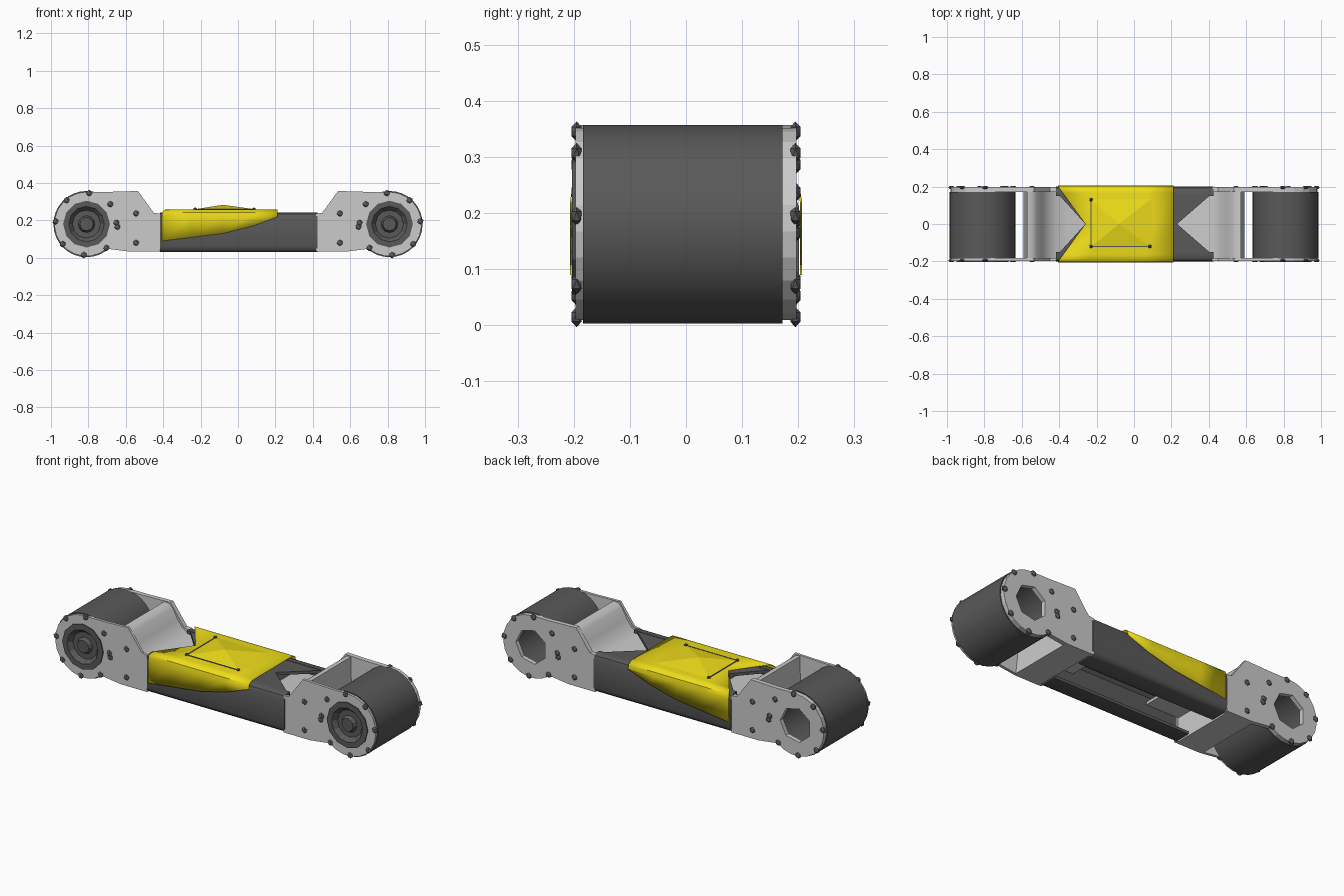
import bpy, bmesh
from math import sin, cos, radians
from mathutils import Vector

if "Cube" in bpy.data.objects:
    bpy.data.objects.remove(bpy.data.objects["Cube"])


def material(name, col):
    m = bpy.data.materials.new(name)
    m.diffuse_color = (*col, 1)
    m.use_nodes = True
    m.node_tree.nodes["Principled BSDF"].inputs["Base Color"].default_value = m.diffuse_color
    return m


DARK = material("dark_grey", (0.1, 0.1, 0.1))
YELLOW = material("yellow", (0.87, 0.73, 0.01))
CX, CZ, R = 0.81, 0.18, 0.177


def finish(bm, name, mat=None, smooth=False):
    bmesh.ops.recalc_face_normals(bm, faces=bm.faces)
    me = bpy.data.meshes.new(name)
    bm.to_mesh(me)
    bm.free()
    ob = bpy.data.objects.new(name, me)
    bpy.context.collection.objects.link(ob)
    if mat:
        me.materials.append(mat)
    if smooth:
        bpy.ops.object.select_all(action='DESELECT')
        ob.select_set(True)
        bpy.context.view_layer.objects.active = ob
        bpy.ops.object.shade_smooth_by_angle(angle=radians(35))
    return ob


def prism(name, loops, axis, lo, hi, mat=None, smooth=False):
    """Fill outline loops (later loops are holes) and extrude along an axis."""
    place = {'x': lambda a, b, d: (d, a, b),
             'y': lambda a, b, d: (a, d, b),
             'z': lambda a, b, d: (a, b, d)}[axis]
    bm = bmesh.new()
    for loop in loops:
        vs = [bm.verts.new(place(a, b, lo)) for a, b in loop]
        for i, v in enumerate(vs):
            bm.edges.new((v, vs[i - 1]))
    bmesh.ops.triangle_fill(bm, edges=bm.edges[:], use_beauty=True)
    ext = bmesh.ops.extrude_face_region(bm, geom=bm.faces[:], use_keep_orig=True)
    step = Vector(place(0, 0, hi - lo))
    for v in ext['geom']:
        if isinstance(v, bmesh.types.BMVert):
            v.co += step
    return finish(bm, name, mat, smooth)


def arc(cx, r, n, a0=0, a1=360, end=False):
    k = n + 1 if end else n
    return [(cx + r * cos(radians(a0 + (a1 - a0) * i / n)),
             CZ + r * sin(radians(a0 + (a1 - a0) * i / n))) for i in range(k)]


def flip(pts, s):
    return [(s * a, b) for a, b in pts]


plate = [(0.58, 0.033), (0.418, 0.033), (0.418, 0.236), (0.45, 0.24),
         (0.535, 0.357), (0.7, 0.352)] + arc(CX, 0.172, 14, 90, -130, True)
saddle = [(0.572, 0.352), (0.545, 0.35), (0.52, 0.33), (0.49, 0.275), (0.46, 0.235),
          (0.42, 0.21), (0.35, 0.192), (0.23, 0.18), (0.23, 0.165), (0.43, 0.165),
          (0.43, 0.033), (0.59, 0.033), (0.582, 0.1), (0.575, 0.18), (0.572, 0.27)]

for s, side in ((-1, "left"), (1, "right")):
    # hollow end roller
    prism(side + "_roller", [arc(s * CX, R, 32), arc(s * CX, 0.15, 24)], 'y',
          -0.184, 0.172, DARK, True)
    # side plates with round ends
    prism(side + "_front_plate", [flip(plate, s), arc(s * CX, 0.11, 10)], 'y', -0.197, -0.182)
    prism(side + "_back_plate", [flip(plate, s), arc(s * CX, 0.095, 7)], 'y', 0.172, 0.197)
    # curved saddle joining the plates
    prism(side + "_saddle", [flip(saddle, s)], 'y', -0.182, 0.172, None, True)

    # dished hub on the front
    bm = bmesh.new()
    rings = []
    for r, y in ((0.125, -0.182), (0.125, -0.203), (0.095, -0.203), (0.075, -0.18),
                 (0.045, -0.18), (0.035, -0.2)):
        rings.append([bm.verts.new((x, y, z)) for x, z in arc(s * CX, r, 12)])
    for a, b in zip(rings, rings[1:]):
        for i in range(12):
            bm.faces.new((a[i - 1], a[i], b[i], b[i - 1]))
    bm.faces.new(rings[-1])
    finish(bm, side + "_hub", DARK)

    # bolts around the rims and on the plates
    rim = arc(CX, 0.166, 8, 5, 365)
    spots = flip(rim + [(0.545, 0.237), (0.65, 0.187), (0.545, 0.08)], s)
    for face, y in (("front", -0.195), ("back", 0.195)):
        bm = bmesh.new()
        for x, z in spots:
            made = bmesh.ops.create_icosphere(bm, subdivisions=1, radius=0.018)
            for v in made['verts']:
                v.co = Vector((v.co.x + x, v.co.y * 0.6 + y, v.co.z + z))
        finish(bm, f"{side}_{face}_bolts", DARK)

# side beams: rounded channel sections
channel = [(0.09, 0.03), (0.178, 0.03), (0.193, 0.04), (0.201, 0.06), (0.201, 0.212),
           (0.193, 0.234), (0.178, 0.242), (0.15, 0.242), (0.15, 0.226), (0.172, 0.226),
           (0.186, 0.21), (0.186, 0.065), (0.172, 0.046), (0.09, 0.046)]
for s, side in ((-1, "front"), (1, "back")):
    prism(side + "_beam", [flip(channel, s)], 'x', -0.417, 0.425, DARK, True)

# deck with notched ends
prism("deck", [[(-0.41, -0.165), (-0.26, 0), (-0.41, 0.165),
                (0.42, 0.165), (0.23, 0), (0.42, -0.165)]], 'z', 0.224, 0.24, DARK)

# yellow cover wrapping the top and tapering down both sides
low = [(-0.405, 0.09), (-0.24, 0.11), (-0.08, 0.13), (0.08, 0.17), (0.21, 0.235)]
half = [(0.205, None, -0.405), (0.205, 0.22, -0.405), (0.201, 0.242, -0.405),
        (0.185, 0.254, -0.395), (0.165, 0.257, -0.38), (0.0, 0.257, -0.26)]
rows = [(-y, z, x) for y, z, x in half] + half[-2::-1]
bm = bmesh.new()
grid = []
for y, z, x0 in rows:
    row = []
    for i, (lx, lz) in enumerate(low):
        x = x0 + (0.21 - x0) * i / 4
        row.append(bm.verts.new((lx if z is None else x, y, min(lz, 0.219) if z is None else z)))
    grid.append(row)
for a, b in zip(grid, grid[1:]):
    for i in range(4):
        bm.faces.new((a[i], a[i + 1], b[i + 1], b[i]))
cover = finish(bm, "yellow_cover", YELLOW, True)
mod = cover.modifiers.new("thickness", 'SOLIDIFY')
mod.thickness = 0.004
mod.offset = 0

# low peaked hatch on the cover
bm = bmesh.new()
base = [bm.verts.new(p) for p in ((-0.24, -0.13, 0.258), (0.1, -0.13, 0.258),
                                  (0.1, 0.14, 0.258), (-0.24, 0.14, 0.258))]
peak = bm.verts.new((-0.08, 0.0, 0.283))
for i in range(4):
    bm.faces.new((base[i - 1], base[i], peak))
finish(bm, "hatch", YELLOW)

# dark seams and screws of the hatch
bm = bmesh.new()
for x, y, lx, ly in ((-0.23, 0.005, 0.006, 0.24), (-0.07, -0.12, 0.31, 0.006)):
    made = bmesh.ops.create_cube(bm, size=1)
    for v in made['verts']:
        v.co = Vector((v.co.x * lx + x, v.co.y * ly + y, v.co.z * 0.008 + 0.258))
for x, y in ((-0.23, 0.13), (-0.23, -0.12), (0.085, -0.12)):
    made = bmesh.ops.create_icosphere(bm, subdivisions=1, radius=0.011)
    bmesh.ops.translate(bm, verts=made['verts'], vec=(x, y, 0.259))
finish(bm, "hatch_seams", DARK)
